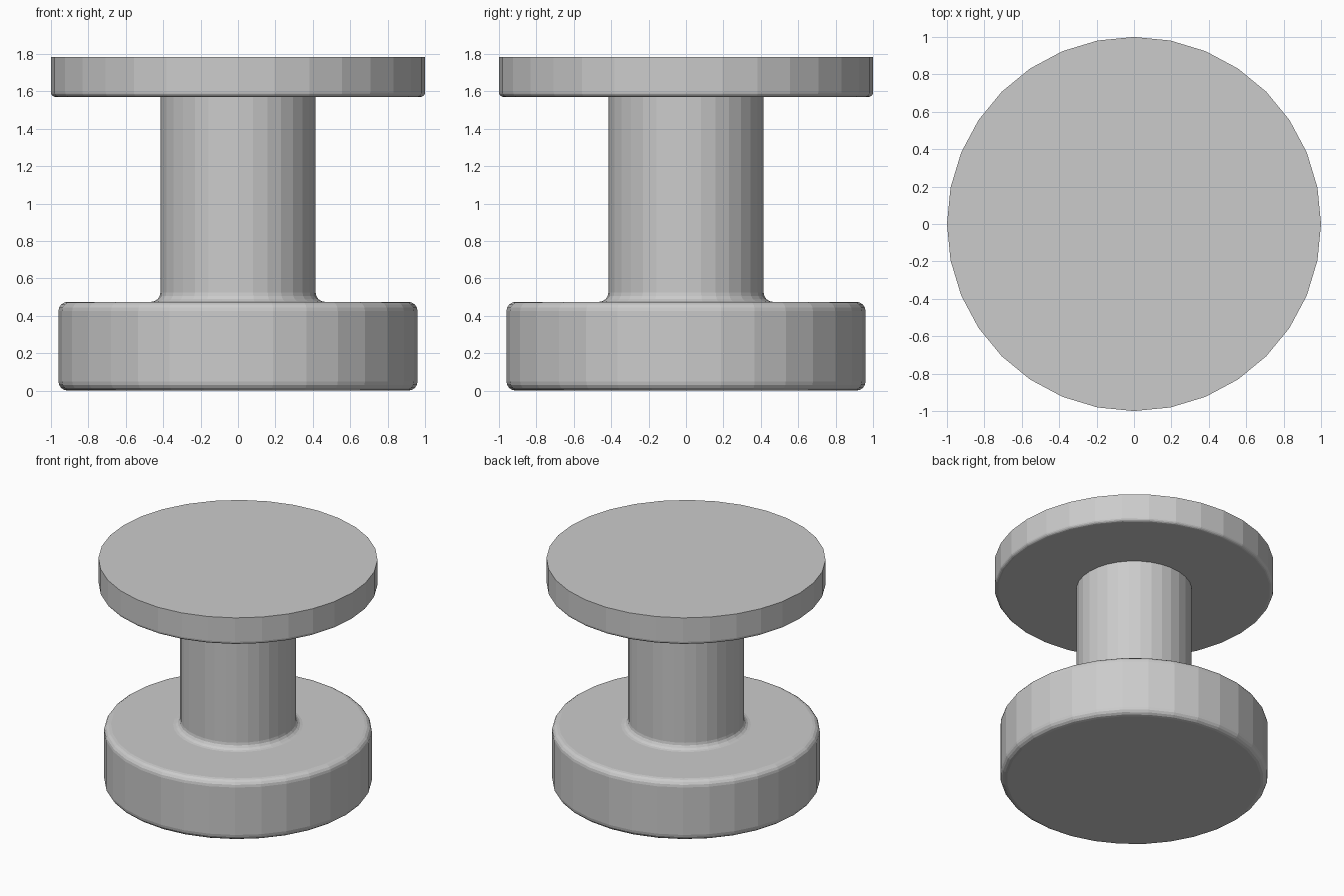
import bpy, bmesh
from math import cos, sin, pi, radians

SIDES = 32

cube = bpy.data.objects.get("Cube")
if cube:
    bpy.data.objects.remove(cube, do_unlink=True)

gray = bpy.data.materials.new("plain_gray")
gray.use_nodes = True
color = (0.6, 0.6, 0.6, 1)
gray.diffuse_color = color
gray.node_tree.nodes["Principled BSDF"].inputs["Base Color"].default_value = color


def arc(r, z, radius, start, end, steps=4):
    """Rounded corner of a profile, as (radius, height) points."""
    angles = [radians(start + (end - start) * i / steps) for i in range(steps + 1)]
    return [(r + radius * cos(a), z + radius * sin(a)) for a in angles]


def lathe(name, profile):
    """Turn a bottom-to-top profile into a closed, faceted solid."""
    bm = bmesh.new()
    rings = [[bm.verts.new((r * cos(2 * pi * i / SIDES), r * sin(2 * pi * i / SIDES), z))
              for i in range(SIDES)] for r, z in profile]
    for low, high in zip(rings, rings[1:]):
        for i in range(SIDES):
            j = (i + 1) % SIDES
            bm.faces.new((low[i], low[j], high[j], high[i]))
    bm.faces.new(rings[0][::-1])
    bm.faces.new(rings[-1])
    mesh = bpy.data.meshes.new(name)
    bm.to_mesh(mesh)
    bm.free()
    mesh.materials.append(gray)
    obj = bpy.data.objects.new(name, mesh)
    bpy.context.collection.objects.link(obj)


# One turned solid: rounded base, filleted stem, flat cap with a rounded lower rim
base = arc(0.91, 0.05, 0.05, -90, 0) + arc(0.91, 0.425, 0.05, 0, 90)
stem = arc(0.465, 0.525, 0.05, 270, 180) + [(0.415, 1.57)]
cap = arc(0.975, 1.595, 0.025, -90, 0) + [(1.0, 1.785)]
lathe("turned_knob", base + stem + cap)
